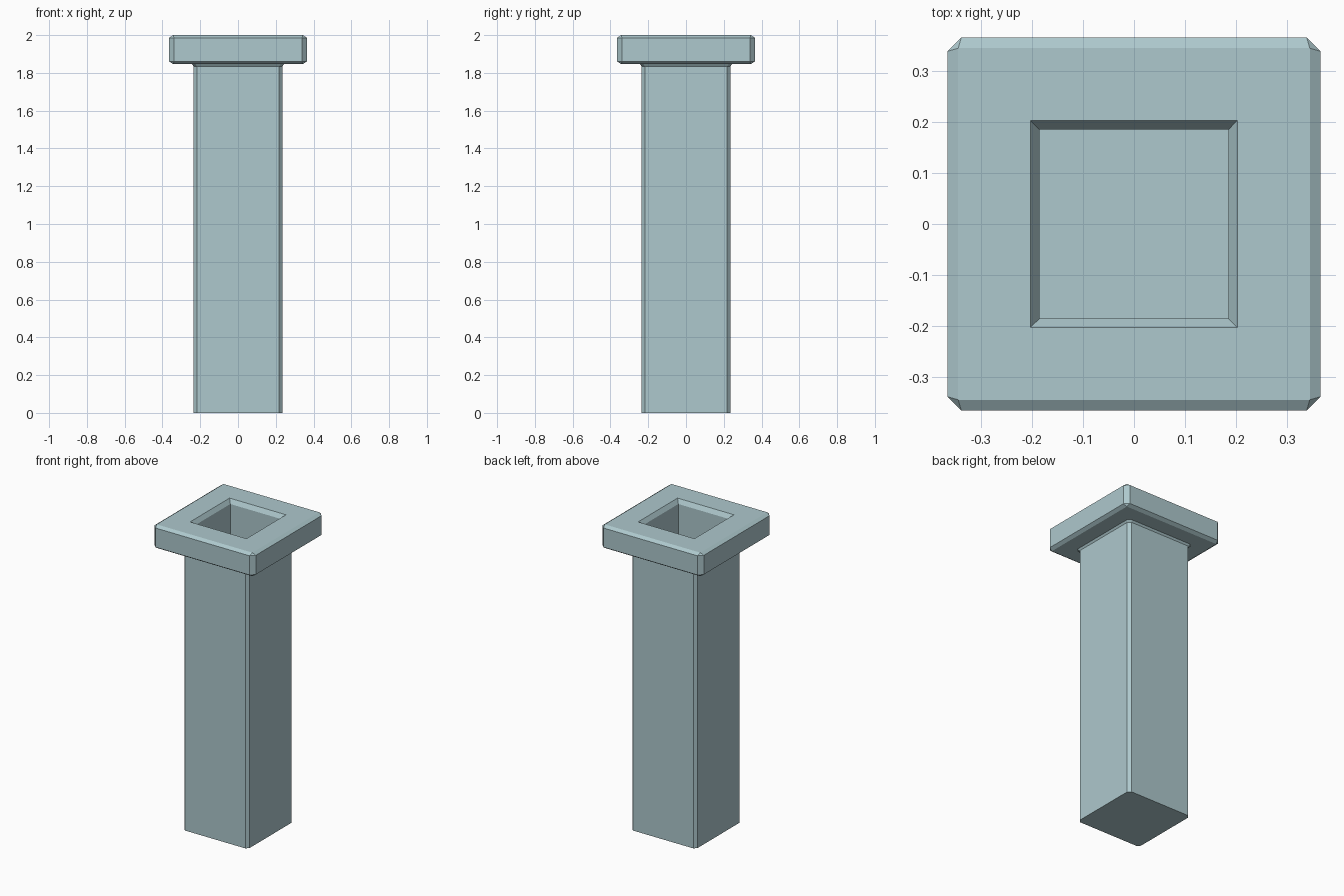
import bpy, bmesh

if "Cube" in bpy.data.objects:
    bpy.data.objects.remove(bpy.data.objects["Cube"])

def ring(bm, half, cut, z):
    """Square ring with chamfered corners (8 points, anticlockwise)."""
    a, b = half, half - cut
    pts = [(a, -b), (a, b), (b, a), (-b, a), (-a, b), (-a, -b), (-b, -a), (b, -a)]
    return [bm.verts.new((x, y, z)) for x, y in pts]

def build_rings(name, profile):
    """Join successive rings into one closed surface."""
    bm = bmesh.new()
    rings = [ring(bm, *p) for p in profile]
    for lo, hi in zip(rings, rings[1:]):
        for i in range(8):
            j = (i + 1) % 8
            bm.faces.new((lo[i], lo[j], hi[j], hi[i]))
    bm.faces.new(rings[0][::-1])
    bm.faces.new(rings[-1])
    # sharp square rings have doubled corner points
    bmesh.ops.remove_doubles(bm, verts=bm.verts[:], dist=1e-5)
    bmesh.ops.recalc_face_normals(bm, faces=bm.faces[:])
    mesh = bpy.data.meshes.new(name)
    bm.to_mesh(mesh)
    bm.free()
    obj = bpy.data.objects.new(name, mesh)
    bpy.context.collection.objects.link(obj)
    return obj

post = build_rings("hollow_post", [
    # shaft with small flare under the cap: half width, corner cut, z
    (0.235, 0.018, 0.0),
    (0.235, 0.018, 1.835),
    (0.244, 0.018, 1.847),
    # chamfered cap
    (0.344, 0.0, 1.847),
    (0.365, 0.027, 1.861),
    (0.365, 0.027, 1.986),
    (0.344, 0.0, 2.0),
    # hole with bevelled rim, running down the shaft
    (0.203, 0.0, 2.0),
    (0.185, 0.0, 1.973),
    (0.185, 0.0, 0.05),
])

# pale blue-grey finish
mat = bpy.data.materials.new("pale_blue_grey")
mat.diffuse_color = (0.42, 0.58, 0.61, 1.0)
mat.use_nodes = True
mat.node_tree.nodes["Principled BSDF"].inputs["Base Color"].default_value = mat.diffuse_color
post.data.materials.append(mat)
